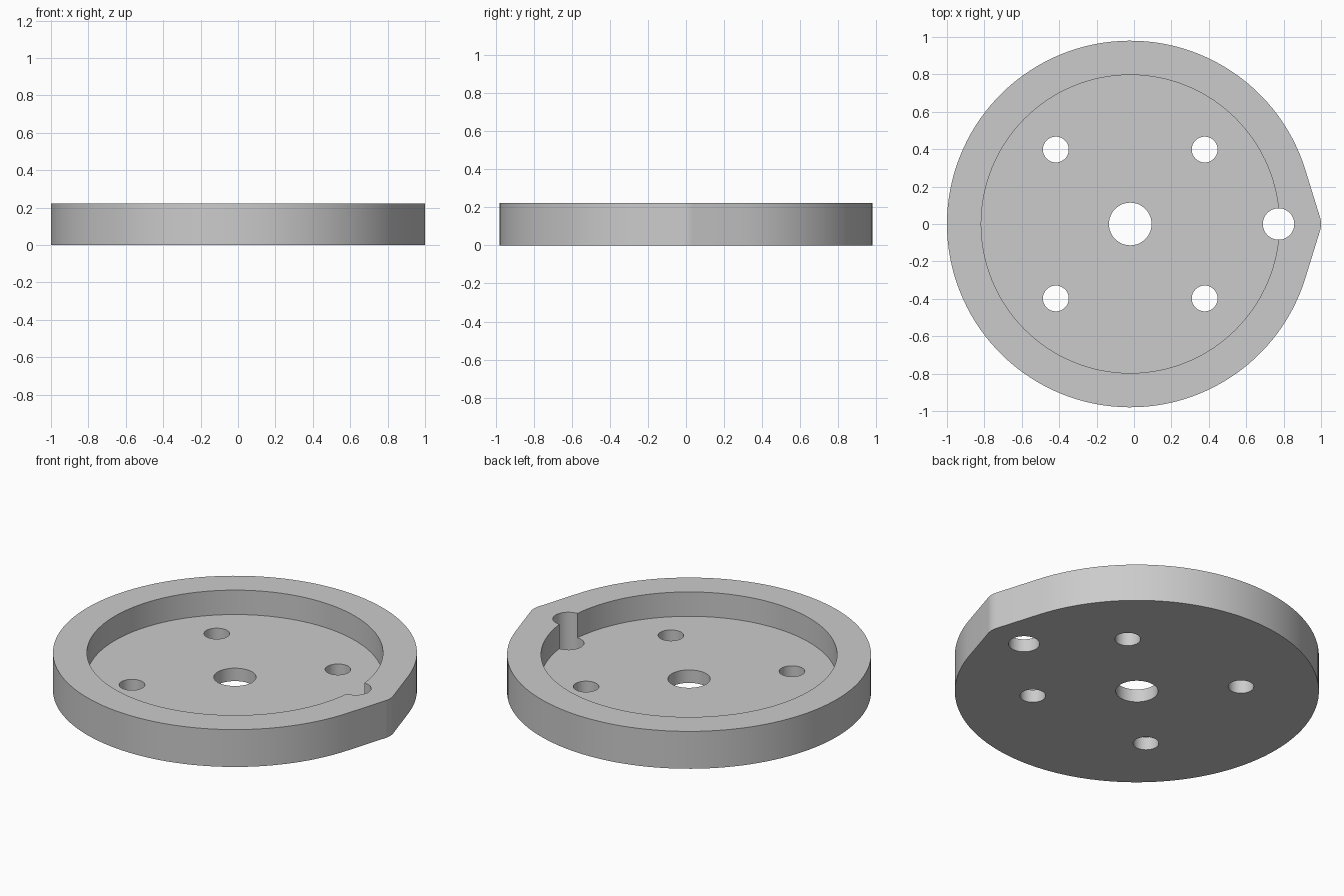
import bpy
import bmesh
from math import acos, cos, sin, pi

cube = bpy.data.objects.get("Cube")
if cube:
    bpy.data.objects.remove(cube, do_unlink=True)

CX = -0.02          # axis of the disc
RADIUS = 0.98
HEIGHT = 0.222
FLOOR = 0.077       # thickness of the recessed web
NOSE_REACH = 1.02   # axis to tip of the nose
NOSE_R = 0.12

grey = bpy.data.materials.new("plain grey")
grey.use_nodes = True
grey.diffuse_color = (0.6, 0.6, 0.6, 1)
grey.node_tree.nodes["Principled BSDF"].inputs["Base Color"].default_value = (0.6, 0.6, 0.6, 1)


def arc(cx, cy, r, start, end, steps):
    return [(cx + r * cos(start + (end - start) * i / steps),
             cy + r * sin(start + (end - start) * i / steps)) for i in range(steps + 1)]


def prism(name, outline, z0, z1):
    """Extrude a closed outline straight up."""
    bm = bmesh.new()
    base = bm.faces.new([bm.verts.new((x, y, z0)) for x, y in outline])
    top = bmesh.ops.extrude_face_region(bm, geom=[base])["geom"]
    bmesh.ops.translate(bm, vec=(0, 0, z1 - z0),
                        verts=[v for v in top if isinstance(v, bmesh.types.BMVert)])
    bmesh.ops.recalc_face_normals(bm, faces=bm.faces)
    mesh = bpy.data.meshes.new(name)
    bm.to_mesh(mesh)
    bm.free()
    mesh.materials.append(grey)
    obj = bpy.data.objects.new(name, mesh)
    bpy.context.collection.objects.link(obj)
    return obj


def cylinder(name, x, y, r, z0, z1, steps=48):
    return prism(name, arc(x, y, r, 0, 2 * pi, steps)[:-1], z0, z1)


# Disc outline: large arc joined by tangent lines to a small rounded nose
nose_d = NOSE_REACH - NOSE_R
tangent = acos((RADIUS - NOSE_R) / nose_d)
outline = arc(CX, 0, RADIUS, tangent, 2 * pi - tangent, 120)
outline += arc(CX + nose_d, 0, NOSE_R, -tangent, tangent, 12)
disc = prism("cam_disc", outline, 0, HEIGHT)

# Recess, axle hole, pin hole and four bolt holes
LOW, HIGH = -0.1, HEIGHT + 0.1
cutters = [
    cylinder("recess_cutter", CX, 0, 0.797, FLOOR, HIGH, 128),
    cylinder("axle_hole_cutter", CX, 0, 0.114, LOW, HIGH),
    cylinder("pin_hole_cutter", CX + 0.793, 0, 0.084, LOW, HIGH),
]
for sx in (-1, 1):
    for sy in (-1, 1):
        cutters.append(cylinder("bolt_hole_cutter", CX + sx * 0.398, sy * 0.398, 0.069, LOW, HIGH))

bpy.ops.object.select_all(action='DESELECT')
bpy.context.view_layer.objects.active = disc
disc.select_set(True)
for cutter in cutters:
    cutter.hide_render = True
    mod = disc.modifiers.new("cut", 'BOOLEAN')
    mod.operation = 'DIFFERENCE'
    mod.solver = 'EXACT'
    mod.object = cutter
    bpy.ops.object.modifier_apply(modifier=mod.name)
    bpy.data.objects.remove(cutter, do_unlink=True)

bpy.ops.object.shade_smooth_by_angle()
